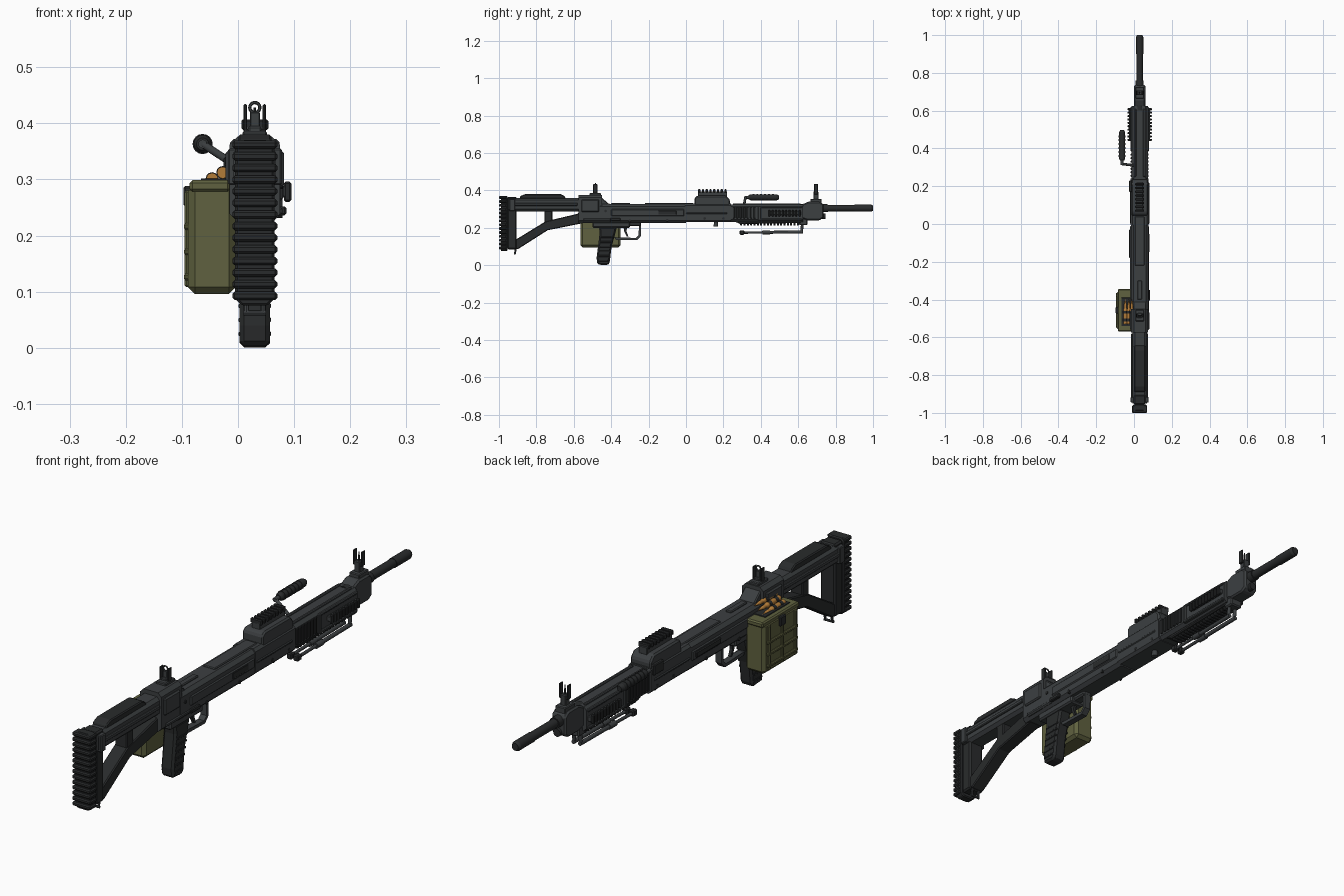
import bpy, bmesh, math
from mathutils import Vector

CX = 0.03  # centre plane of the weapon body


def material(name, rgb):
    m = bpy.data.materials.new(name)
    m.diffuse_color = (*rgb, 1)
    return m


STEEL = material("steel", (0.045, 0.05, 0.053))
BLACK = material("black", (0.022, 0.024, 0.025))
OLIVE = material("olive", (0.115, 0.12, 0.05))
BRASS = material("brass", (0.45, 0.2, 0.04))


def finish(name, bm, mat, bevel=0.0, smooth=False):
    if bevel:
        sharp = [e for e in bm.edges if e.calc_face_angle(0) > 0.6]
        bmesh.ops.bevel(bm, geom=sharp, offset=bevel, segments=1, affect='EDGES')
    bmesh.ops.recalc_face_normals(bm, faces=bm.faces)
    me = bpy.data.meshes.new(name)
    bm.to_mesh(me)
    bm.free()
    me.materials.append(mat)
    ob = bpy.data.objects.new(name, me)
    bpy.context.collection.objects.link(ob)
    if smooth:
        bpy.ops.object.select_all(action='DESELECT')
        ob.select_set(True)
        bpy.context.view_layer.objects.active = ob
        bpy.ops.object.shade_smooth_by_angle(angle=math.radians(40))
    return ob


def boxes(name, spans, mat=STEEL, bevel=0.004):
    """One object out of boxes given as (x0, x1, y0, y1, z0, z1)."""
    bm = bmesh.new()
    for x0, x1, y0, y1, z0, z1 in spans:
        for v in bmesh.ops.create_cube(bm, size=1)['verts']:
            v.co = ((x0 + x1) / 2 + v.co.x * (x1 - x0), (y0 + y1) / 2 + v.co.y * (y1 - y0),
                    (z0 + z1) / 2 + v.co.z * (z1 - z0))
    return finish(name, bm, mat, bevel)


def both(spans):
    """Spans plus their mirror images across the centre plane."""
    return [s for a in spans for s in (a, (2 * CX - a[1], 2 * CX - a[0], *a[2:]))]


def steps(start, stop, n, fill=0.5):
    pitch = (stop - start) / n
    return [(start + i * pitch, start + (i + fill) * pitch) for i in range(n)]


def profile(name, pts, half, mat=STEEL, bevel=0.004, axis='X', lo=0.0, hi=0.0):
    """Extrude a y/z outline across the body, or an x/z outline along y."""
    bm = bmesh.new()
    if axis == 'X':
        vs, d = [bm.verts.new((CX - half, a, b)) for a, b in pts], (2 * half, 0, 0)
    else:
        vs, d = [bm.verts.new((CX + a, lo, b)) for a, b in pts], (0, hi - lo, 0)
    r = bmesh.ops.extrude_face_region(bm, geom=[bm.faces.new(vs)])
    bmesh.ops.translate(bm, vec=d, verts=[v for v in r['geom'] if isinstance(v, bmesh.types.BMVert)])
    return finish(name, bm, mat, bevel)


def rods(name, segs, mat=STEEL, sides=16):
    """Cones and cylinders given as (start, end, radius_start, radius_end)."""
    bm = bmesh.new()
    for a, b, r0, r1 in segs:
        a, b = Vector(a), Vector(b)
        new = bmesh.ops.create_cone(bm, cap_ends=True, segments=sides, radius1=r0, radius2=r1,
                                    depth=(b - a).length)['verts']
        q = Vector((0, 0, 1)).rotation_difference(b - a)
        for v in new:
            v.co = q @ v.co + (a + b) / 2
    return finish(name, bm, mat, 0, True)


def chamfered(w, z0, z1, c):
    return [(-w, z0 + c), (-w + c, z0), (w - c, z0), (w, z0 + c), (w, z1 - c), (w - c, z1), (c - w, z1), (-w, z1 - c)]


# Butt pad with horizontal ribs
profile("butt_pad", chamfered(0.035, 0.075, 0.37, 0.012), 0, BLACK, 0.004, 'Y', -0.99, -0.955)
boxes("butt_pad_ribs", [(-0.01, 0.07, -1.0, -0.96, a, b) for a, b in steps(0.085, 0.375, 14, 0.72)], BLACK, 0.004)

# Skeleton stock
boxes("stock_rear_post", [(-0.002, 0.062, -0.955, -0.905, 0.085, 0.365)], BLACK, 0.006)
profile("stock_top_beam", chamfered(0.038, 0.288, 0.36, 0.012), 0, STEEL, 0, 'Y', -0.95, -0.55)
profile("stock_lower_bar", [(-0.945, 0.11), (-0.90, 0.085), (-0.74, 0.187), (-0.55, 0.225), (-0.55, 0.3),
                            (-0.58, 0.275), (-0.75, 0.235), (-0.905, 0.14)], 0.028, BLACK)
boxes("stock_strut", [(0.004, 0.056, -0.757, -0.715, 0.2, 0.3)], BLACK)
boxes("stock_side_ribs", both([(-0.015, 0, -0.92, -0.58, 0.318, 0.334), (-0.018, 0.01, -0.945, -0.915, 0.29, 0.355)]), STEEL, 0.003)
profile("cheek_rest", [(-0.89, 0.355), (-0.885, 0.37), (-0.86, 0.38), (-0.67, 0.38), (-0.65, 0.37), (-0.64, 0.355)], 0.03, BLACK)
rods("sling_loop", [((x, -0.91, 0.09), (x, -0.915, 0.06), 0.005, 0.005) for x in (0.015, 0.045)]
     + [((0.01, -0.915, 0.062), (0.05, -0.915, 0.062), 0.005, 0.005)], STEEL, 8)

# Receiver
profile("rear_block", chamfered(0.045, 0.225, 0.376, 0.014), 0, STEEL, 0, 'Y', -0.575, -0.45)
profile("rear_block_ramp", [(-0.455, 0.3), (-0.455, 0.365), (-0.41, 0.326), (-0.41, 0.3)], 0.034)
profile("receiver_rear", chamfered(0.046, 0.225, 0.328, 0.013), 0, STEEL, 0, 'Y', -0.46, 0.0)
profile("receiver_front", chamfered(0.048, 0.23, 0.33, 0.01), 0, STEEL, 0, 'Y', -0.005, 0.24)
boxes("receiver_top_ribs", [(0.018, 0.042, -0.4, -0.3, 0.32, 0.334), (0.005, 0.055, -0.22, 0.04, 0.32, 0.333)], STEEL, 0.003)
boxes("receiver_side_rails", both([(-0.02, 0, -0.4, -0.01, 0.262, 0.3), (-0.021, 0, 0.0, 0.22, 0.272, 0.284)]), STEEL, 0.004)
boxes("ejection_port", [(0.07, 0.081, -0.15, -0.05, 0.268, 0.294), (-0.026, 0, -0.18, -0.03, 0.27, 0.292)], BLACK, 0.003)
boxes("rear_side_plates", both([(-0.022, 0.0, -0.56, -0.465, 0.285, 0.352), (-0.019, 0, -0.55, -0.4, 0.235, 0.252)]), STEEL, 0.005)
boxes("selector", [(0.07, 0.086, -0.405, -0.35, 0.236, 0.252), (-0.026, 0, 0.17, 0.23, 0.3, 0.34)], BLACK, 0.003)
rods("body_pins", [((-0.019, y, z), (0.079, y, z), 0.007, 0.007)
                   for y, z in ((-0.43, 0.29), (-0.3, 0.238), (-0.1, 0.24), (0.1, 0.25), (0.2, 0.25))], BLACK, 12)
rods("takedown_knob", [((CX, 0.16, 0.235), (CX, 0.16, 0.207), 0.011, 0.013)], STEEL, 10)

# Feed cover and top accessory rail
profile("feed_cover", [(0.045, 0.3), (0.045, 0.36), (0.06, 0.372), (0.215, 0.372), (0.235, 0.35), (0.235, 0.3)], 0.044, STEEL, 0.006)
boxes("top_rail_base", [(0.012, 0.048, 0.065, 0.22, 0.365, 0.395)], STEEL, 0.002)
boxes("top_rail_teeth", [(0.006, 0.054, a, b, 0.388, 0.407) for a, b in steps(0.065, 0.225, 8, 0.6)], BLACK, 0.003)

# Handguard with cooling slots, side rails and lower rail
profile("handguard_core", chamfered(0.043, 0.232, 0.325, 0.012), 0, STEEL, 0, 'Y', 0.235, 0.625)
profile("handguard_lower", [(0.24, 0.26), (0.25, 0.238), (0.29, 0.22), (0.615, 0.226), (0.625, 0.26)], 0.03, BLACK)
boxes("handguard_slots", both([(-0.018, 0, a, b, 0.25, 0.312) for a, b in steps(0.25, 0.38, 7, 0.6)]), BLACK, 0.002)
boxes("handguard_frames", both([(-0.019, 0, 0.39, 0.62, 0.306, 0.316), (-0.019, 0, 0.39, 0.62, 0.238, 0.25),
                                (-0.019, 0, 0.385, 0.4, 0.238, 0.316)]), STEEL, 0.003)
boxes("side_rails", both([(-0.026, 0, 0.44, 0.615, 0.268, 0.288)]), STEEL, 0.002)
boxes("side_rail_teeth", both([(-0.035, -0.022, a, b, 0.26, 0.296) for a, b in steps(0.44, 0.62, 10, 0.6)]), BLACK, 0.003)
boxes("lower_rail_teeth", [(0.008, 0.052, a, b, 0.212, 0.23) for a, b in steps(0.29, 0.61, 18, 0.6)], BLACK, 0.002)
boxes("handguard_top_ribs", both([(0.0, 0.012, 0.25, 0.61, 0.318, 0.331)]), STEEL, 0.003)

# Side carrying handle
rods("carry_handle_arm", [((0.0, 0.31, 0.322), (-0.063, 0.318, 0.363), 0.007, 0.007),
                          ((-0.063, 0.312, 0.363), (-0.063, 0.36, 0.363), 0.008, 0.008)], STEEL, 10)
rods("carry_handle_grip", [((-0.063, 0.335, 0.363), (-0.063, 0.345, 0.363), 0.011, 0.016),
                           ((-0.063, 0.345, 0.363), (-0.063, 0.485, 0.363), 0.016, 0.016),
                           ((-0.063, 0.485, 0.363), (-0.063, 0.498, 0.363), 0.016, 0.01)]
     + [((-0.063, a, 0.363), (-0.063, b, 0.363), 0.018, 0.018) for a, b in steps(0.355, 0.48, 6)], BLACK)

# Gas block, barrel and muzzle
profile("gas_block", [(0.62, 0.25), (0.62, 0.325), (0.655, 0.34), (0.715, 0.34), (0.735, 0.325), (0.735, 0.255),
                      (0.715, 0.24), (0.65, 0.24)], 0.03, STEEL, 0.006)
rods("gas_tube", [((CX, 0.6, 0.262), (CX, 0.745, 0.262), 0.015, 0.015)], BLACK)
rods("barrel", [((CX, 0.6, 0.305), (CX, 0.76, 0.305), 0.024, 0.021), ((CX, 0.75, 0.305), (CX, 0.985, 0.305), 0.017, 0.017),
                ((CX, 0.9, 0.305), (CX, 0.99, 0.305), 0.019, 0.019), ((CX, 0.99, 0.305), (CX, 1.0, 0.305), 0.019, 0.014)], BLACK, 20)


# Iron sights: base, neck, two guard ears and a centre element
def sight(name, y, base):
    boxes(name + "_base", [(0.008, 0.052, y - 0.03, y + 0.03, base - 0.02, base + 0.01),
                           (0.018, 0.042, y - 0.013, y + 0.013, base, 0.395)], STEEL, 0.003)
    boxes(name + "_ears", both([(0.01, 0.016, y - 0.011, y + 0.011, 0.382, 0.434)])
          + [(0.01, 0.05, y - 0.011, y + 0.011, 0.378, 0.39)], BLACK, 0.002)


sight("rear_sight", -0.485, 0.376)
sight("front_sight", 0.695, 0.345)
bpy.ops.mesh.primitive_torus_add(major_segments=16, minor_segments=6, major_radius=0.009, minor_radius=0.003,
                                 location=(CX, -0.485, 0.428), rotation=(math.pi / 2, 0, 0))
ring = bpy.context.object
ring.name = "rear_sight_ring"
ring.data.materials.append(STEEL)
boxes("rear_sight_leaf", [(0.021, 0.039, -0.489, -0.481, 0.385, 0.42)], STEEL, 0.002)
rods("front_sight_post", [((CX, 0.695, 0.39), (CX, 0.695, 0.428), 0.004, 0.002)], BLACK, 8)

# Folded bipod
for side, x in (("left", 0.016), ("right", 0.044)):
    rods("bipod_leg_" + side, [((x, 0.625, 0.25), (x, 0.618, 0.178), 0.008, 0.007),
                               ((x, 0.625, 0.178), (x, 0.43, 0.176), 0.008, 0.008),
                               ((x, 0.45, 0.176), (x, 0.41, 0.176), 0.011, 0.011),
                               ((x, 0.42, 0.176), (x, 0.31, 0.174), 0.006, 0.006)], STEEL, 10)
    boxes("bipod_foot_" + side, [(x - 0.011, x + 0.011, 0.287, 0.312, 0.163, 0.187)], BLACK, 0.004)
boxes("bipod_hinge", [(0.004, 0.056, 0.605, 0.65, 0.214, 0.25)], STEEL, 0.005)

# Pistol grip, trigger and guard
boxes("grip_frame", [(-0.002, 0.062, -0.5, -0.3, 0.2, 0.24), (0.01, 0.05, -0.31, -0.24, 0.21, 0.24)], STEEL, 0.006)
profile("pistol_grip", [(-0.465, 0.205), (-0.462, 0.17), (-0.478, 0.04), (-0.475, 0.004), (-0.42, 0.0), (-0.408, 0.012),
                        (-0.398, 0.1), (-0.378, 0.17), (-0.37, 0.205)], 0.027, BLACK, 0.008)
boxes("grip_ribs", [(0.001, 0.059, -0.467 + (z - 0.04) * 0.1, -0.412 + (z - 0.04) * 0.22, z, z + 0.009)
                    for z in (0.02, 0.045, 0.07, 0.095, 0.12, 0.145)], BLACK, 0.002)
profile("trigger_guard", [(-0.385, 0.15), (-0.375, 0.136), (-0.262, 0.134), (-0.242, 0.155), (-0.24, 0.225), (-0.252, 0.225),
                          (-0.253, 0.16), (-0.267, 0.146), (-0.385, 0.147)], 0.013, STEEL, 0)
profile("trigger", [(-0.335, 0.21), (-0.315, 0.21), (-0.318, 0.18), (-0.308, 0.155), (-0.318, 0.155), (-0.33, 0.18)], 0.006, BLACK, 0)

# Ammunition box hung on the left side
boxes("ammo_box", [(-0.089, -0.004, -0.565, -0.35, 0.096, 0.292)], OLIVE, 0.012)
boxes("ammo_box_lid", [(-0.086, -0.014, -0.57, -0.345, 0.278, 0.299)], OLIVE, 0.005)
boxes("ammo_box_ribs", [(-0.096, -0.08, -0.55, -0.365, z, z + 0.012) for z in (0.12, 0.165, 0.21)]
      + [(-0.095, -0.08, y, y + 0.012, 0.108, 0.28) for y in (-0.545, -0.465, -0.385)], OLIVE, 0.003)
boxes("ammo_box_latch", [(-0.097, -0.08, -0.475, -0.44, 0.252, 0.288)], BLACK, 0.003)
boxes("feed_opening", [(-0.066, -0.01, -0.54, -0.39, 0.295, 0.302)], BLACK, 0.001)

# Belt of cartridges: case, shoulder, bullet, plus dark links
belt = ((-0.046, 0.301), (-0.027, 0.312), (-0.012, 0.326))
rods("cartridges", [s for x, z in belt for s in (
    ((x, -0.53, z), (x, -0.455, z), 0.0105, 0.0105), ((x, -0.455, z), (x, -0.445, z), 0.0105, 0.007),
    ((x, -0.445, z), (x, -0.43, z), 0.007, 0.007), ((x, -0.43, z), (x, -0.4, z), 0.007, 0.001))], BRASS, 12)
rods("belt_links", [((x, y, z), (x, y + 0.014, z), 0.0118, 0.0118)
                    for x, z in belt for y in (-0.515, -0.475)], BLACK, 12)
